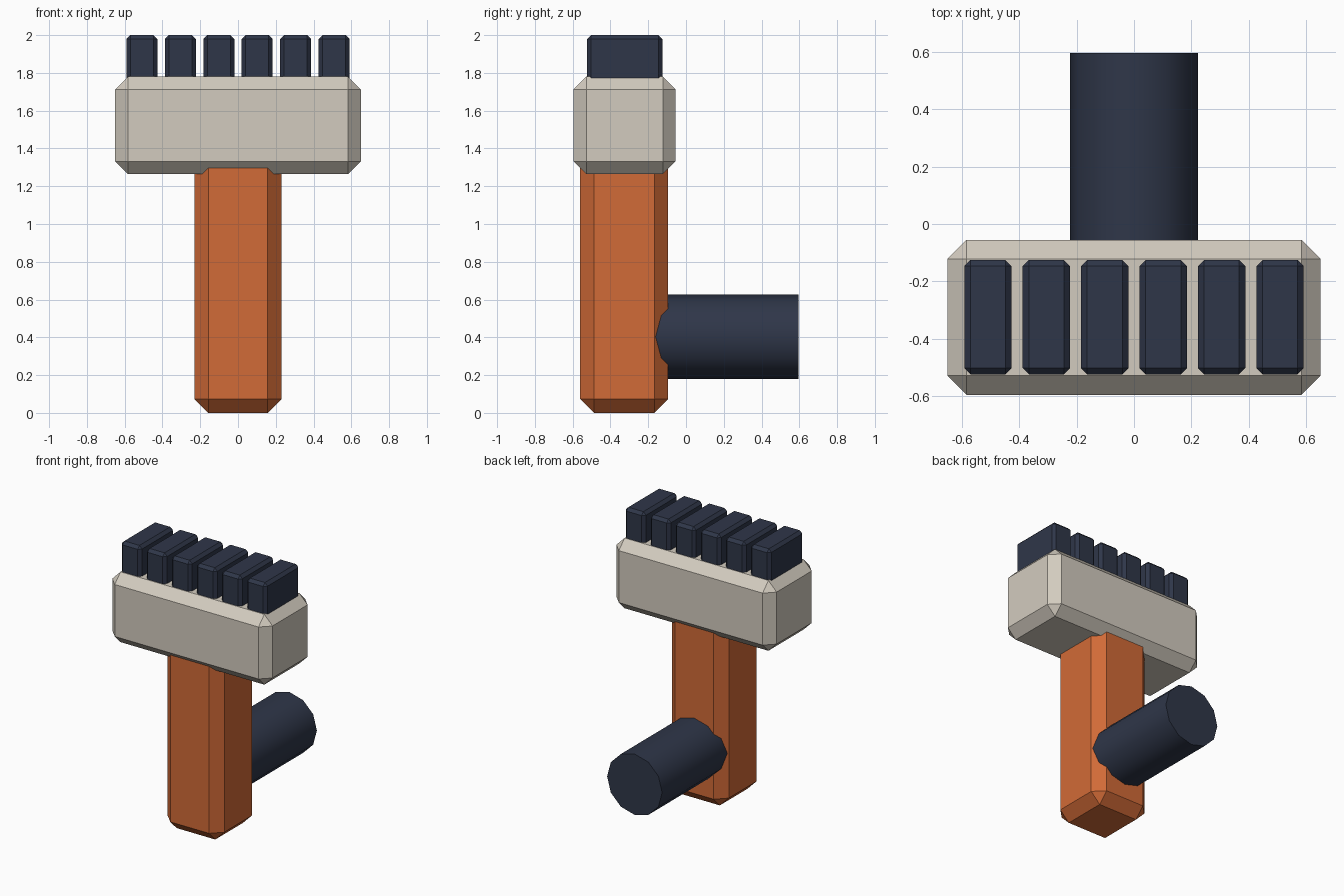
import bpy, math

cube = bpy.data.objects.get("Cube")
if cube:
    bpy.data.objects.remove(cube, do_unlink=True)


def material(name, rgb):
    mat = bpy.data.materials.new(name)
    mat.use_nodes = True
    color = (*rgb, 1.0)
    mat.diffuse_color = color
    bsdf = mat.node_tree.nodes["Principled BSDF"]
    bsdf.inputs["Base Color"].default_value = color
    bsdf.inputs["Roughness"].default_value = 0.8
    return mat


orange = material("orange", (0.64, 0.145, 0.038))
stone = material("warm_grey", (0.65, 0.60, 0.52))
navy = material("dark_navy", (0.028, 0.037, 0.066))


def chamfered_box(name, low, high, chamfer, mat):
    """Box between two corners with a single flat chamfer on every edge."""
    center = [(a + b) / 2 for a, b in zip(low, high)]
    size = [b - a for a, b in zip(low, high)]
    bpy.ops.mesh.primitive_cube_add(size=1, location=center)
    obj = bpy.context.object
    obj.name = name
    obj.scale = size
    bpy.ops.object.transform_apply(location=False, rotation=False, scale=True)
    bevel = obj.modifiers.new("chamfer", "BEVEL")
    bevel.width = chamfer
    bevel.segments = 1
    bevel.limit_method = "NONE"
    obj.data.materials.append(mat)
    return obj


# Upright arm and the wide block on top of it
chamfered_box("arm", (-0.23, -0.56, 0), (0.23, -0.095, 1.4), 0.073, orange)
chamfered_box("palm", (-0.65, -0.595, 1.265), (0.65, -0.055, 1.78), 0.067, stone)

# Row of six fingers
for i in range(6):
    x = (i - 2.5) * 0.2035
    chamfered_box(f"finger_{i + 1}", (x - 0.082, -0.523, 1.7),
                  (x + 0.082, -0.125, 2.0), 0.021, navy)

# Round peg pointing backwards
start, end = -0.3, 0.595
bpy.ops.mesh.primitive_cylinder_add(
    vertices=12, radius=0.223, depth=end - start,
    location=(0, (start + end) / 2, 0.403), rotation=(math.pi / 2, 0, 0))
peg = bpy.context.object
peg.name = "back_peg"
peg.data.materials.append(navy)
bpy.ops.object.shade_smooth_by_angle(angle=math.radians(40))
